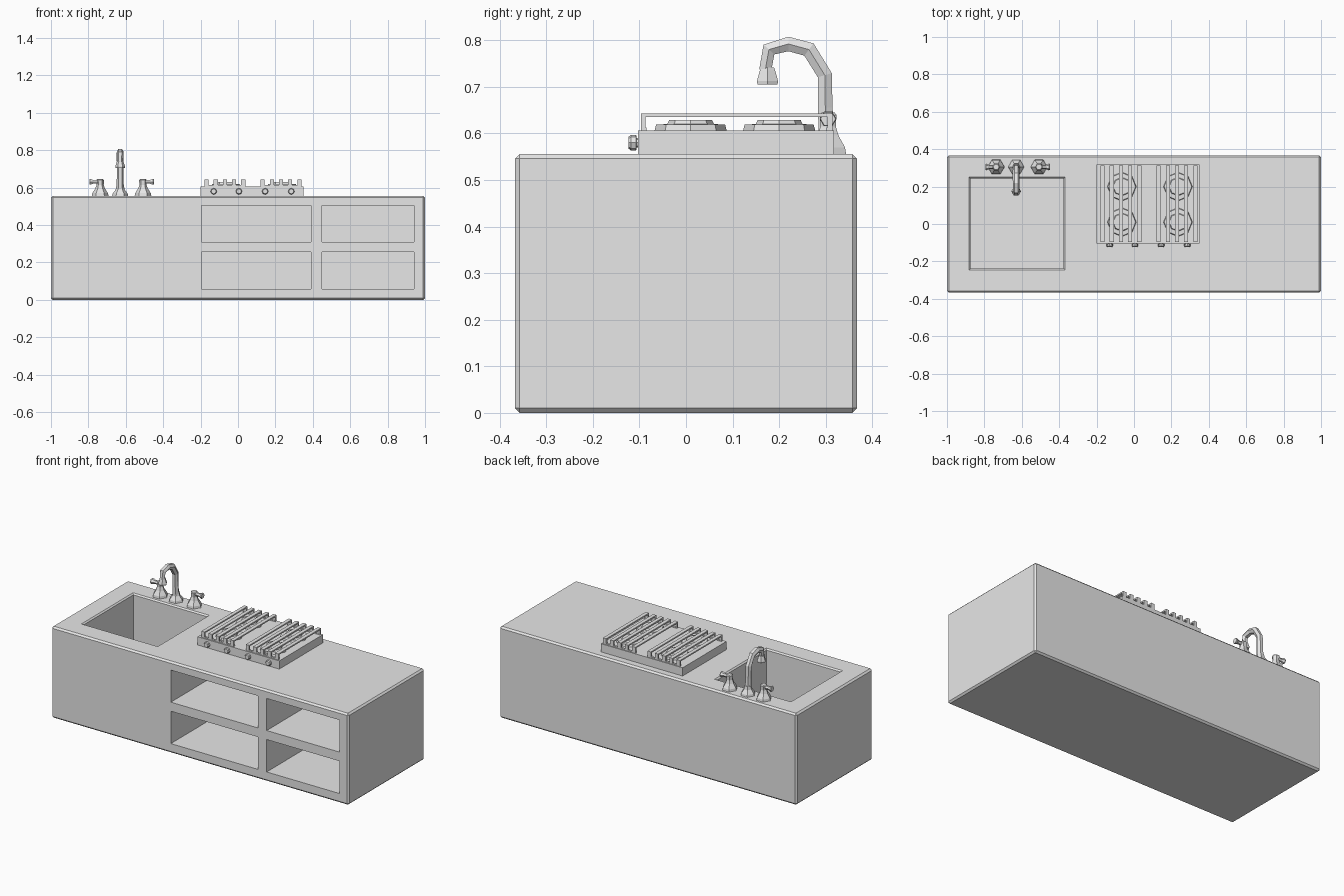
import bpy, bmesh, math
from mathutils import Vector

cube = bpy.data.objects.get("Cube")
if cube:
    bpy.data.objects.remove(cube, do_unlink=True)

grey = bpy.data.materials.new("light_grey")
grey.use_nodes = True
COLOR = (0.8, 0.8, 0.8, 1)
grey.diffuse_color = COLOR
grey.node_tree.nodes["Principled BSDF"].inputs["Base Color"].default_value = COLOR

TOP = 0.556  # worktop height


def add_loft(bm, rings):
    """Skin a list of closed rings and cap both ends."""
    loops = [[bm.verts.new(p) for p in ring] for ring in rings]
    n = len(loops[0])
    for a, b in zip(loops, loops[1:]):
        for i in range(n):
            j = (i + 1) % n
            bm.faces.new((a[i], a[j], b[j], b[i]))
    bm.faces.new(loops[0][::-1])
    bm.faces.new(loops[-1])


def rect(x0, x1, y0, y1, z):
    return [(x0, y0, z), (x1, y0, z), (x1, y1, z), (x0, y1, z)]


def add_box(bm, x0, x1, y0, y1, z0, z1):
    add_loft(bm, [rect(x0, x1, y0, y1, z0), rect(x0, x1, y0, y1, z1)])


def add_sweep(bm, path, radii, side, sides=6):
    """Polygonal rings of given radii along a path; side is a fixed cross axis."""
    pts = [Vector(p) for p in path]
    u = Vector(side)
    rings = []
    for i, (p, r) in enumerate(zip(pts, radii)):
        before = (p - pts[i - 1]).normalized() if i else Vector()
        after = (pts[i + 1] - p).normalized() if i + 1 < len(pts) else Vector()
        v = (before + after).normalized().cross(u)
        angles = [math.tau * k / sides for k in range(sides)]
        rings.append([p + r * (u * math.cos(a) + v * math.sin(a)) for a in angles])
    add_loft(bm, rings)


def finish(bm, name):
    bmesh.ops.recalc_face_normals(bm, faces=bm.faces)
    mesh = bpy.data.meshes.new(name)
    bm.to_mesh(mesh)
    bm.free()
    mesh.materials.append(grey)
    obj = bpy.data.objects.new(name, mesh)
    bpy.context.collection.objects.link(obj)
    return obj


# Counter with chamfered edges
bm = bmesh.new()
add_box(bm, -1, 1, -0.367, 0.367, 0, TOP)
bmesh.ops.bevel(bm, geom=bm.edges[:], offset=0.01, segments=1, affect='EDGES')
counter = finish(bm, "counter")

# Sink basin with flared rim, and four open shelves
bm = bmesh.new()
basin = (-0.874, -0.376, -0.238, 0.243)
f = 0.022
flare = (basin[0] - f, basin[1] + f, basin[2] - f, basin[3] + f)
add_loft(bm, [rect(*basin, 0.12), rect(*basin, TOP - 0.008),
              rect(*flare, TOP - 0.008 + f)])
for x0, x1 in ((-0.195, 0.39), (0.45, 0.94)):
    for z0, z1 in ((0.058, 0.255), (0.31, 0.505)):
        add_box(bm, x0, x1, -0.5, 0.3, z0, z1)
cutter = finish(bm, "opening_cutter")
cutter.hide_render = True
cut = counter.modifiers.new("openings", 'BOOLEAN')
cut.operation = 'DIFFERENCE'
cut.solver = 'EXACT'
cut.object = cutter
bpy.context.view_layer.objects.active = counter
bpy.ops.object.modifier_apply(modifier=cut.name)
bpy.data.objects.remove(cutter, do_unlink=True)

# Hob body
HOB = 0.606
bm = bmesh.new()
add_box(bm, -0.2, 0.35, -0.103, 0.318, TOP - 0.003, HOB)
finish(bm, "hob_body")

# Grates and burners
for label, cx in (("right", -0.07), ("left", 0.23)):
    bm = bmesh.new()
    y0, y1 = -0.097, 0.314
    for k in range(-2, 3):
        x0, x1 = cx + k * 0.049 - 0.011, cx + k * 0.049 + 0.011
        add_box(bm, x0, x1, y0, y1, 0.635, 0.643)
        add_box(bm, x0, x1, y0, y0 + 0.01, HOB, 0.635)
        add_box(bm, x0, x1, y1 - 0.01, y1, HOB, 0.635)
    for y in (y0, y1 - 0.012):
        add_box(bm, cx - 0.109, cx + 0.109, y, y + 0.012, HOB - 0.002, 0.613)
    finish(bm, label + "_grate")

    bm = bmesh.new()
    for y in (0.01, 0.2):
        levels = (HOB - 0.002, 0.619, 0.62, 0.629)
        add_sweep(bm, [(cx + 0.005, y, z) for z in levels],
                  (0.078, 0.074, 0.05, 0.046), (1, 0, 0), 8)
    finish(bm, label + "_burners")

# Hob knobs
bm = bmesh.new()
for x in (-0.13, 0.005, 0.145, 0.285):
    add_sweep(bm, [(x, y, 0.58) for y in (-0.1, -0.106, -0.107, -0.118, -0.123)],
              (0.01, 0.01, 0.017, 0.017, 0.013), (1, 0, 0), 8)
finish(bm, "hob_knobs")

# Tap: flared foot, bent spout and nozzle
TX = -0.63
bm = bmesh.new()
add_sweep(bm, [(TX, 0.305, z) for z in (TOP - 0.002, 0.568, 0.59, 0.61)],
          (0.043, 0.04, 0.024, 0.02), (1, 0, 0))
finish(bm, "tap_foot")

bm = bmesh.new()
spout = ((0.302, 0.59), (0.299, 0.655), (0.298, 0.725), (0.264, 0.78),
         (0.22, 0.792), (0.178, 0.78), (0.17, 0.735))
add_sweep(bm, [(TX, y, z) for y, z in spout],
          (0.02, 0.018, 0.018, 0.019, 0.018, 0.018, 0.015), (1, 0, 0))
finish(bm, "tap_spout")

bm = bmesh.new()
add_sweep(bm, [(TX, 0.175, z) for z in (0.742, 0.735, 0.713, 0.705)],
          (0.016, 0.019, 0.026, 0.025), (1, 0, 0))
finish(bm, "tap_nozzle")

# Tap handles with outward levers
for label, x, d in (("right", -0.737, -1), ("left", -0.508, 1)):
    bm = bmesh.new()
    add_sweep(bm, [(x, 0.305, z) for z in (TOP - 0.002, 0.57, 0.595, 0.615, 0.64, 0.645)],
              (0.045, 0.042, 0.026, 0.019, 0.021, 0.016), (1, 0, 0))
    add_sweep(bm, [(x + d * t, 0.305, 0.631) for t in (0.01, 0.035, 0.053, 0.058)],
              (0.012, 0.011, 0.018, 0.016), (0, 1, 0))
    finish(bm, label + "_tap_handle")
